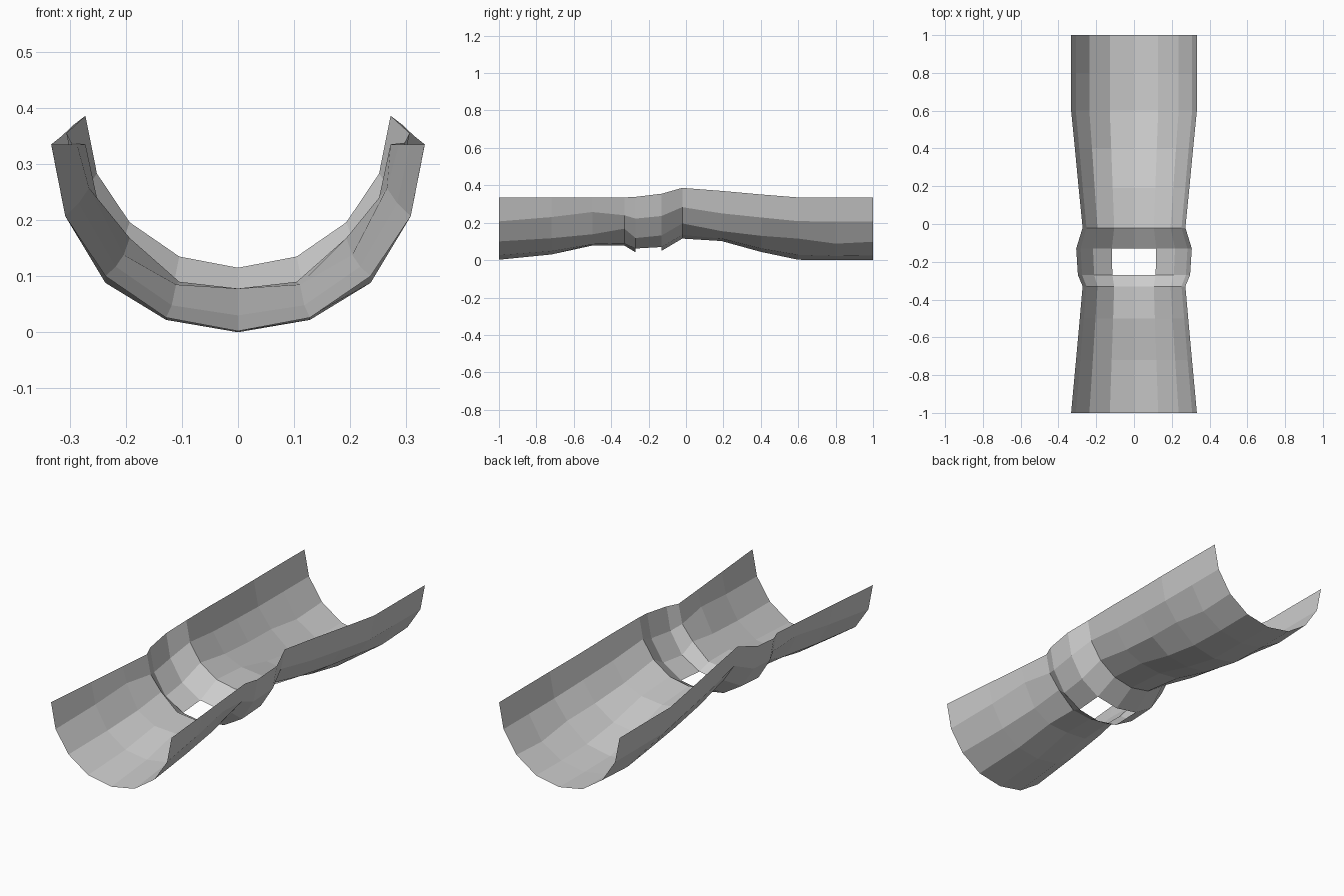
import bpy, bmesh

# Trough stations along y: y, half width, then heights from rim down to the centre line
stations = [
    (-1.00, 0.333, 0.335, 0.207, 0.100, 0.026, 0.002),
    (-0.72, 0.307, 0.335, 0.230, 0.117, 0.048, 0.030),
    (-0.50, 0.287, 0.335, 0.257, 0.138, 0.085, 0.078),
    (-0.33, 0.272, 0.335, 0.240, 0.168, 0.090, 0.078),
    (-0.27, 0.297, 0.338, 0.222, 0.118, 0.062, 0.042),
    (-0.13, 0.306, 0.355, 0.236, 0.132, 0.070, 0.050),
    (-0.02, 0.272, 0.386, 0.283, 0.196, 0.135, 0.115),
    (0.19, 0.293, 0.370, 0.250, 0.155, 0.115, 0.102),
    (0.40, 0.313, 0.351, 0.228, 0.130, 0.062, 0.044),
    (0.60, 0.333, 0.335, 0.208, 0.115, 0.028, 0.002),
    (0.80, 0.333, 0.335, 0.207, 0.088, 0.022, 0.000),
    (1.00, 0.333, 0.334, 0.207, 0.098, 0.024, 0.000),
]
ratios = (1.0, 0.925, 0.71, 0.385, 0.0)   # width of each profile point

bm = bmesh.new()
rows = []
for y, w, *heights in stations:
    half = [(w * r, z) for r, z in zip(ratios, heights)]
    profile = [(-x, z) for x, z in half] + half[-2::-1]
    rows.append([bm.verts.new((x, y, z)) for x, z in profile])

# Skin between stations, leaving the opening in the floor
for i, (a, b) in enumerate(zip(rows, rows[1:])):
    for j in range(len(a) - 1):
        if i == 4 and j in (3, 4):
            continue
        bm.faces.new((a[j], a[j + 1], b[j + 1], b[j]))

mesh = bpy.data.meshes.new("trough_shell")
bm.to_mesh(mesh)
bm.free()
shell = bpy.data.objects.new("trough_shell", mesh)
bpy.context.collection.objects.link(shell)
